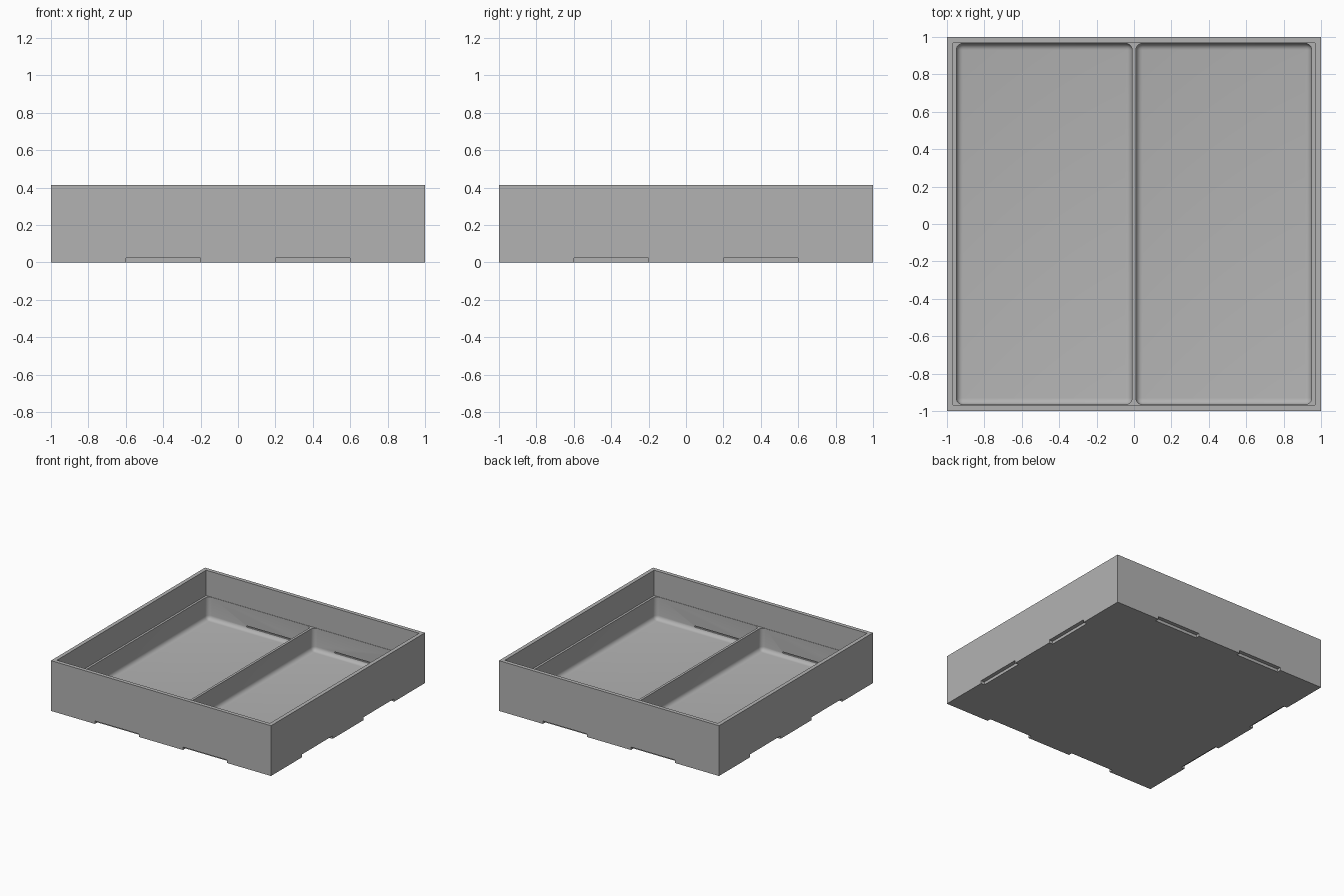
import bpy, bmesh, math
from mathutils import Vector

cube = bpy.data.objects.get("Cube")
if cube:
    bpy.data.objects.remove(cube, do_unlink=True)

HEIGHT, WALL, FLOOR, LEDGE = 0.413, 0.032, 0.02, 0.205

grey = bpy.data.materials.new("plain grey")
grey.use_nodes = True
colour = (0.45, 0.45, 0.45, 1)
grey.diffuse_color = colour
grey.node_tree.nodes["Principled BSDF"].inputs["Base Color"].default_value = colour


def box(name, low, high, fillet=0):
    """Box between two corners; a fillet rounds every edge except the top rim."""
    low, high = Vector(low), Vector(high)
    bm = bmesh.new()
    bmesh.ops.create_cube(bm, size=1)
    for v in bm.verts:
        v.co = Vector(c * s for c, s in zip(v.co, high - low)) + (low + high) / 2
    if fillet:
        edges = [e for e in bm.edges if min(v.co.z for v in e.verts) < high.z - 0.001]
        bmesh.ops.bevel(bm, geom=edges, offset=fillet, segments=6, profile=0.5,
                        affect='EDGES', clamp_overlap=True)
    bmesh.ops.recalc_face_normals(bm, faces=bm.faces)
    mesh = bpy.data.meshes.new(name)
    bm.to_mesh(mesh)
    bm.free()
    mesh.materials.append(grey)
    obj = bpy.data.objects.new(name, mesh)
    bpy.context.collection.objects.link(obj)
    return obj


tray = box("tray", (-1, -1, 0), (1, 1, HEIGHT))
cutters = []

# Upper recess, leaving the outer walls
inner = 1 - WALL
cutters.append(box("upper_recess", (-inner, -inner, LEDGE), (inner, inner, 0.6)))

# Two filleted compartments, leaving the divider and the side ledges
for name, x0, x1 in (("right_compartment", -0.95, -0.01), ("left_compartment", 0.01, 0.95)):
    cutters.append(box(name, (x0, -0.965, FLOOR), (x1, 0.965, 0.3), 0.035))

# Shallow notches under all four sides, and thin slits inside front and back
for side in (-1, 1):
    for middle in (-0.4, 0.4):
        a, b = middle - 0.2, middle + 0.2
        near, far = sorted((side * 0.968, side * 1.1))
        cutters.append(box("notch", (a, near, -0.1), (b, far, 0.024)))
        cutters.append(box("notch", (near, a, -0.1), (far, b, 0.024)))
        near, far = sorted((side * 0.94, side * 0.975))
        cutters.append(box("slit", (a, near, 0.046), (b, far, 0.056)))

# Cut the tray, then drop the cutters
for cutter in cutters:
    mod = tray.modifiers.new(cutter.name, 'BOOLEAN')
    mod.operation = 'DIFFERENCE'
    mod.solver = 'EXACT'
    mod.object = cutter
bpy.context.view_layer.objects.active = tray
tray.select_set(True)
for mod in list(tray.modifiers):
    bpy.ops.object.modifier_apply(modifier=mod.name)
for cutter in cutters:
    bpy.data.objects.remove(cutter, do_unlink=True)

bpy.ops.object.shade_smooth_by_angle(angle=math.radians(30))
